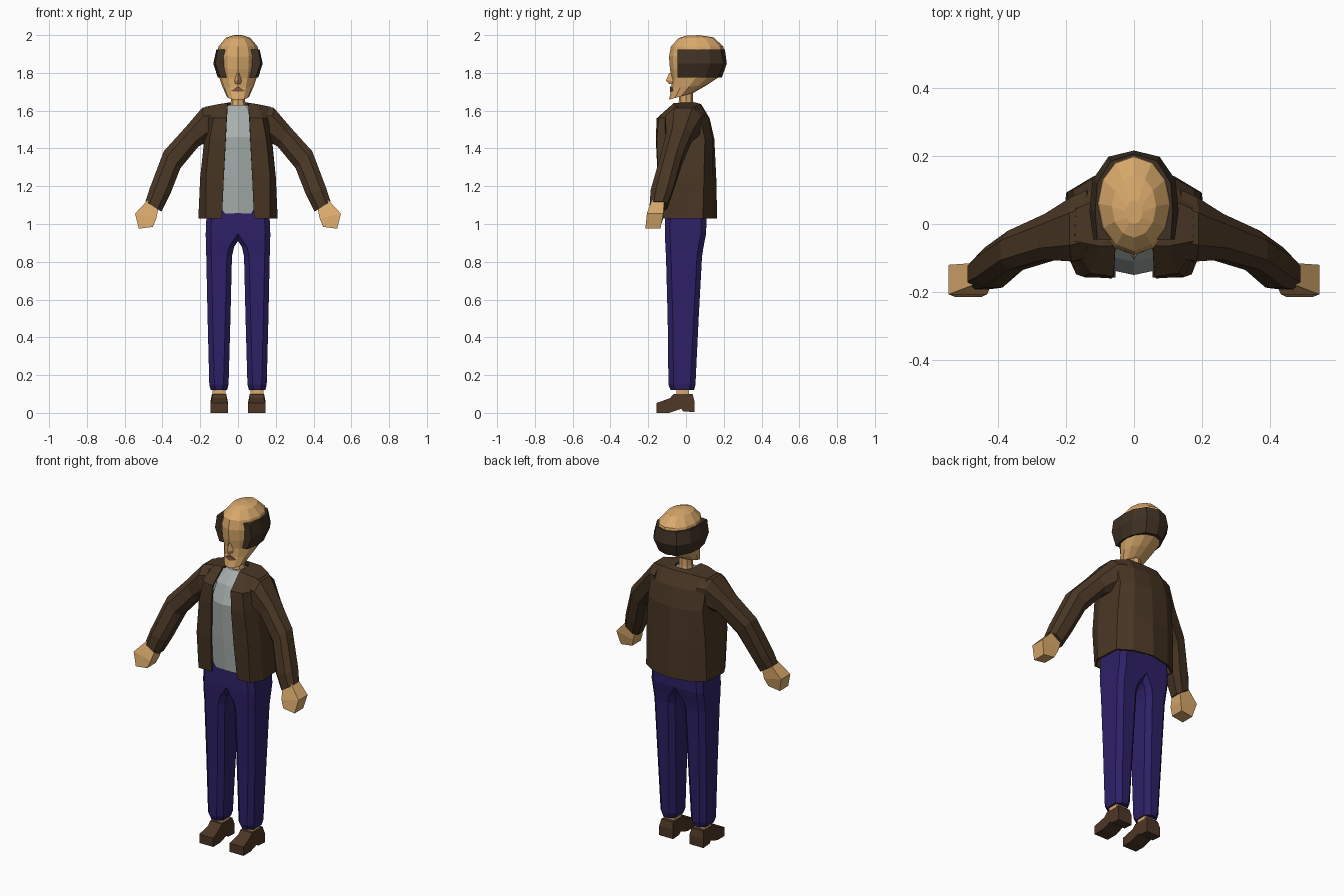
import bpy, bmesh, math

if "Cube" in bpy.data.objects:
    bpy.data.objects.remove(bpy.data.objects["Cube"])


def material(name, rgb):
    m = bpy.data.materials.new(name)
    m.diffuse_color = (*rgb, 1)
    m.use_nodes = True
    m.node_tree.nodes["Principled BSDF"].inputs["Base Color"].default_value = m.diffuse_color
    return m


SKIN = material("skin", (0.70, 0.40, 0.15))
JACKET = material("jacket_brown", (0.066, 0.037, 0.018))
HAIR = material("hair_brown", (0.050, 0.030, 0.017))
SHOE = material("shoe_brown", (0.075, 0.037, 0.019))
TROUSER = material("trouser_indigo", (0.027, 0.015, 0.135))
SHIRT = material("shirt_grey", (0.39, 0.43, 0.42))
LIP = material("lip_brown", (0.22, 0.10, 0.055))


def loft(name, rings, mat, closed=True, mirror=False, thick=0):
    """Skin a list of equal-length point rings; closed lofts get end caps."""
    bm = bmesh.new()
    vs = [[bm.verts.new(p) for p in r] for r in rings]
    n = len(rings[0])
    for a, b in zip(vs, vs[1:]):
        for i in range(n if closed else n - 1):
            j = (i + 1) % n
            bm.faces.new((a[i], a[j], b[j], b[i]))
    if closed:
        bm.faces.new(vs[0])
        bm.faces.new(vs[-1])
    bmesh.ops.recalc_face_normals(bm, faces=bm.faces[:])
    me = bpy.data.meshes.new(name)
    bm.to_mesh(me)
    bm.free()
    me.materials.append(mat)
    ob = bpy.data.objects.new(name, me)
    bpy.context.collection.objects.link(ob)
    if thick:
        s = ob.modifiers.new("thickness", 'SOLIDIFY')
        s.thickness, s.offset = thick, -1
    if mirror:
        ob.modifiers.new("mirror", 'MIRROR')
    return ob


def both(half):
    """Extend a right-hand half ring, ending on x = 0, round to the left."""
    return half + [(-p[0], *p[1:]) for p in reversed(half) if p[0] > 0]


def at(z, pts):
    return [(x, y, z) for x, y in pts]


def oval(front, back, hw, n=12):
    """Tilted head ring from a front (y, z) and a back (y, z) point."""
    out = []
    for i in range(n):
        a = 2 * math.pi * i / n
        t = (1 - math.cos(a)) / 2
        out.append((hw * math.sin(a), front[0] + (back[0] - front[0]) * t,
                    front[1] + (back[1] - front[1]) * t))
    return out


def limb_ring(outer, inner, yf, yb):
    """Eight-sided limb section between outer and inner (x, z) points."""
    pts = []
    for t, s in ((0, .25), (0, .75), (.25, 1), (.75, 1),
                 (1, .75), (1, .25), (.75, 0), (.25, 0)):
        pts.append((outer[0] + (inner[0] - outer[0]) * t, yf + (yb - yf) * s,
                    outer[1] + (inner[1] - outer[1]) * t))
    return pts


def box_ring(outer, inner, yf, yb):
    return [(outer[0], yf, outer[1]), (outer[0], yb, outer[1]),
            (inner[0], yb, inner[1]), (inner[0], yf, inner[1])]


# Head, neck and face
loft("head", [oval((0.0, 1.997), (0.07, 2.0), .025),
              oval((-.04, 1.983), (.145, 1.988), .065),
              oval((-.08, 1.94), (.198, 1.94), .103),
              oval((-.09, 1.885), (.205, 1.90), .114),
              oval((-.085, 1.82), (.205, 1.85), .113),
              oval((-.076, 1.77), (.185, 1.785), .1),
              oval((-.076, 1.72), (.11, 1.735), .083),
              oval((-.09, 1.658), (.04, 1.695), .06)], SKIN)
loft("neck", [[(r * math.sin(a * math.pi / 4), r * math.cos(a * math.pi / 4), z)
               for a in range(8)] for r, z in ((.048, 1.58), (.038, 1.65), (.038, 1.73))], SKIN)
loft("nose", [[(-.006, -.08, 1.80), (0, -.088, 1.80), (.006, -.08, 1.80)],
              [(-.02, -.068, 1.757), (0, -.107, 1.76), (.02, -.068, 1.757)],
              [(-.016, -.068, 1.742), (0, -.09, 1.742), (.016, -.068, 1.742)]], SKIN)
loft("mouth", [[(.04, -.067 + d, 1.704), (0, -.086 + d, 1.728),
                (-.04, -.067 + d, 1.704), (0, -.086 + d, 1.70)] for d in (0, .009)], LIP)

# Hair band round the sides and back of the head
loft("hair", [at(1.775, both([(.092, -.045), (.107, .03), (.1, .1), (.06, .17), (0, .19)])),
              at(1.85, both([(.12, -.045), (.131, .04), (.122, .13), (.075, .198), (0, .216)])),
              at(1.925, both([(.108, -.045), (.114, .04), (.108, .12), (.068, .185), (0, .206)]))],
     HAIR)

# Shirt
loft("shirt", [at(z, both([(w * .6, yf * .88), (w, yf * .4), (w, yb * .6), (0, yb)]) + [(0, yf)])
               for z, w, yf, yb in ((1.055, .15, -.12, .11), (1.25, .15, -.137, .12),
                                    (1.46, .14, -.15, .12), (1.56, .12, -.11, .09),
                                    (1.63, .06, -.05, .04))], SHIRT)

# Open jacket body
loft("jacket", [
    at(1.03, both([(.085, -.13), (.17, -.13), (.21, -.06), (.2, .09), (.12, .14), (0, .165)])),
    at(1.25, both([(.075, -.15), (.17, -.148), (.2, -.07), (.195, .095), (.12, .14), (0, .16)])),
    at(1.45, both([(.065, -.16), (.15, -.155), (.178, -.07), (.18, .1), (.11, .14), (0, .15)])),
    at(1.56, both([(.06, -.155), (.13, -.145), (.18, -.07), (.18, .075), (.1, .118), (0, .125)])),
    both([(.055, -.065, 1.64), (.1, -.065, 1.635), (.175, -.05, 1.62),
          (.17, .045, 1.62), (.1, .075, 1.635), (0, .08, 1.635)]),
    both([(.05, -.045, 1.64), (.052, -.03, 1.642), (.055, 0, 1.642),
          (.05, .03, 1.642), (.035, .05, 1.642), (0, .055, 1.642)])],
     JACKET, closed=False, thick=.012)

# Sleeves and hands
loft("sleeves", [limb_ring((.14, 1.625), (.13, 1.43), -.10, .10),
                 limb_ring((.19, 1.615), (.165, 1.435), -.11, .08),
                 limb_ring((.28, 1.51), (.21, 1.41), -.105, .03),
                 limb_ring((.393, 1.385), (.305, 1.295), -.135, -.02),
                 limb_ring((.467, 1.19), (.36, 1.155), -.187, -.07),
                 limb_ring((.49, 1.12), (.405, 1.065), -.192, -.1)], JACKET, mirror=True)
loft("hands", [box_ring((.475, 1.13), (.42, 1.09), -.18, -.115),
               box_ring((.545, 1.055), (.432, 1.03), -.207, -.12),
               box_ring((.525, .975), (.45, .985), -.215, -.135)], SKIN, mirror=True)


# Trousers: two legs that overlap at the hips
def leg_ring(z, x0, x1, yf, yb):
    c = .027
    return at(z, [(x0 + c, yf), (x1 - c, yf), (x1, yf + c), (x1, yb - c),
                  (x1 - c, yb), (x0 + c, yb), (x0, yb - c), (x0, yf + c)])


loft("trousers", [leg_ring(.12, .058, .145, -.082, .043), leg_ring(.15, .05, .152, -.093, .05),
                  leg_ring(.5, .04, .161, -.097, .067), leg_ring(.83, .032, .168, -.106, .085),
                  leg_ring(.88, .02, .17, -.109, .093), leg_ring(.95, -.027, .171, -.112, .107),
                  leg_ring(1.09, -.027, .165, -.108, .108)], TROUSER, mirror=True)

# Ankles and shoes
loft("ankles", [at(z, [(.065, -.05), (.135, -.05), (.135, .015), (.065, .015)])
                for z in (.07, .15)], SKIN, mirror=True)
profile = [(-.157, 0), (-.157, .052), (-.085, .078), (-.065, .1), (.035, .1),
           (.045, .06), (.045, .004), (-.015, .008), (-.025, .022), (-.09, 0)]
loft("shoes", [[(.1 + s * (.046 - (.008 if z > .07 else 0)), y, z) for y, z in profile]
               for s in (-1, 1)], SHOE, mirror=True)
